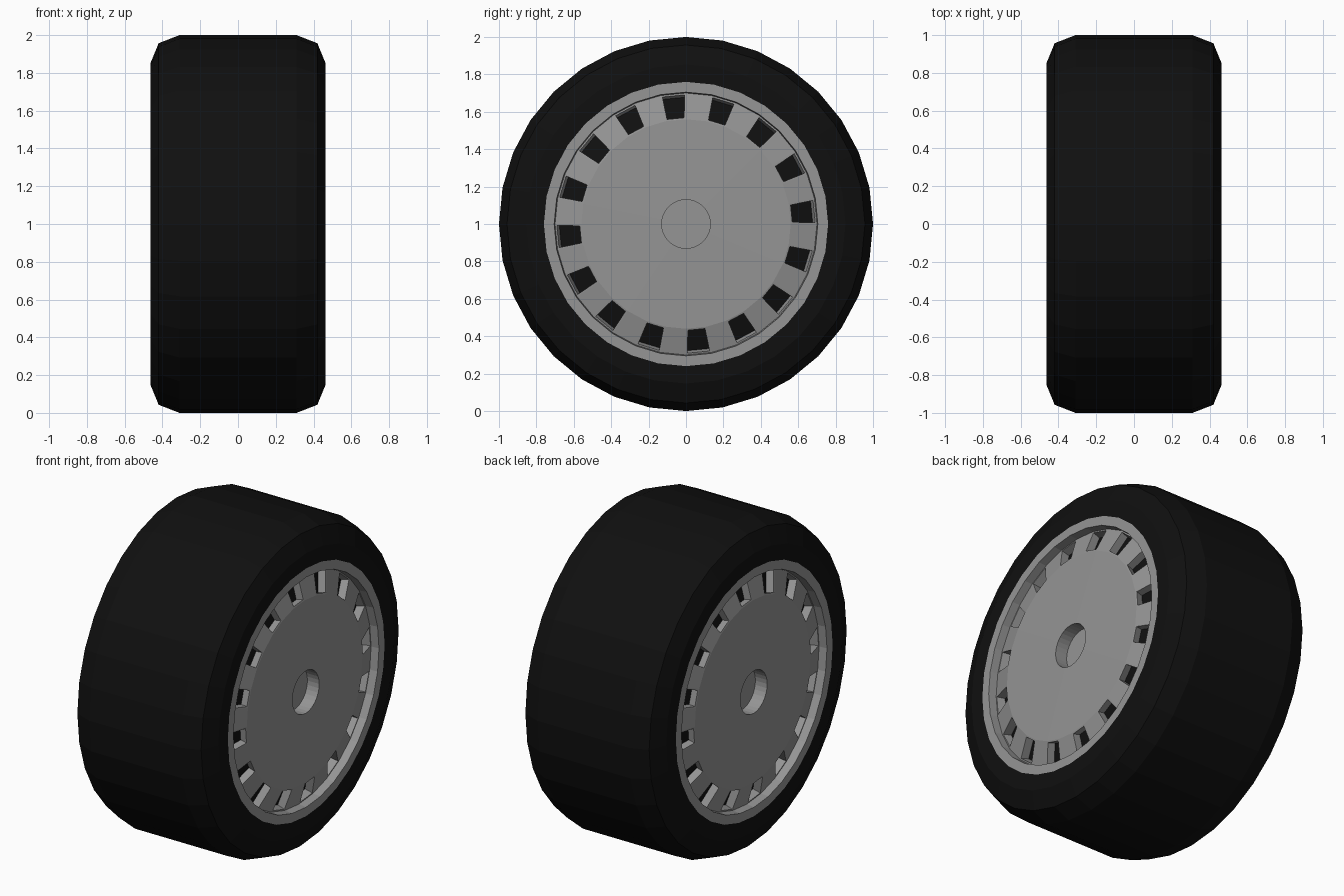
import bpy, bmesh
from math import cos, sin, pi

if "Cube" in bpy.data.objects:
    bpy.data.objects.remove(bpy.data.objects["Cube"])

SEG = 32  # sides around the wheel


def material(name, v):
    m = bpy.data.materials.new(name)
    m.diffuse_color = (v, v, v, 1)
    m.use_nodes = True
    m.node_tree.nodes["Principled BSDF"].inputs["Base Color"].default_value = m.diffuse_color
    return m


black = material("rubber_black", 0.005)
grey = material("rim_grey", 0.3)


def lathe(bm, profile, closed=False):
    """Revolve (x, radius) points around the x axis at z = 1; returns face bands."""
    rings = []
    for x, r in profile:
        if r == 0:
            rings.append([bm.verts.new((x, 0, 1))] * SEG)
        else:
            rings.append([bm.verts.new((x, r * cos(2 * pi * i / SEG), 1 + r * sin(2 * pi * i / SEG)))
                          for i in range(SEG)])
    pairs = list(zip(rings, rings[1:]))
    if closed:
        pairs.append((rings[-1], rings[0]))
    bands = []
    for a, b in pairs:
        band = []
        for i in range(SEG):
            j = (i + 1) % SEG
            quad = list(dict.fromkeys((a[i], a[j], b[j], b[i])))
            band.append(bm.faces.new(quad))
        bands.append(band)
    bmesh.ops.recalc_face_normals(bm, faces=bm.faces[:])
    return bands


def finish(bm, name, mats):
    me = bpy.data.meshes.new(name)
    bm.to_mesh(me)
    bm.free()
    for m in mats:
        me.materials.append(m)
    ob = bpy.data.objects.new(name, me)
    bpy.context.collection.objects.link(ob)
    return ob


# Tyre: chamfered tread and flat sidewalls
half = [(0.31, 1.0), (0.42, 0.957), (0.463, 0.853), (0.463, 0.76)]
bm = bmesh.new()
lathe(bm, [(-x, r) for x, r in reversed(half)] + half, closed=True)
finish(bm, "tyre", [black])

# Rim: raised lip, sloped slotted ring, shallow dome and hub recess
bm = bmesh.new()
bands = lathe(bm, [(0.36, 0.76), (0.463, 0.76), (0.463, 0.705), (0.413, 0.70),
                   (0.452, 0.56), (0.46, 0.13), (0.38, 0.13), (0.38, 0)])
for f in bands[3]:
    f.normal_update()
if bands[3][0].normal.x < 0:
    bmesh.ops.reverse_faces(bm, faces=bm.faces[:])

# Cooling slots sunk into every second face of the ring
slots = bands[3][::2]
bmesh.ops.inset_individual(bm, faces=slots, thickness=0.013)
bmesh.ops.inset_individual(bm, faces=slots, thickness=0, depth=-0.05)
for f in slots:
    f.material_index = 1
rim = finish(bm, "rim_right", [grey, black])

# Same rim turned around for the other side
other = rim.copy()
other.name = "rim_left"
other.rotation_euler = (0, 0, pi)
bpy.context.collection.objects.link(other)
